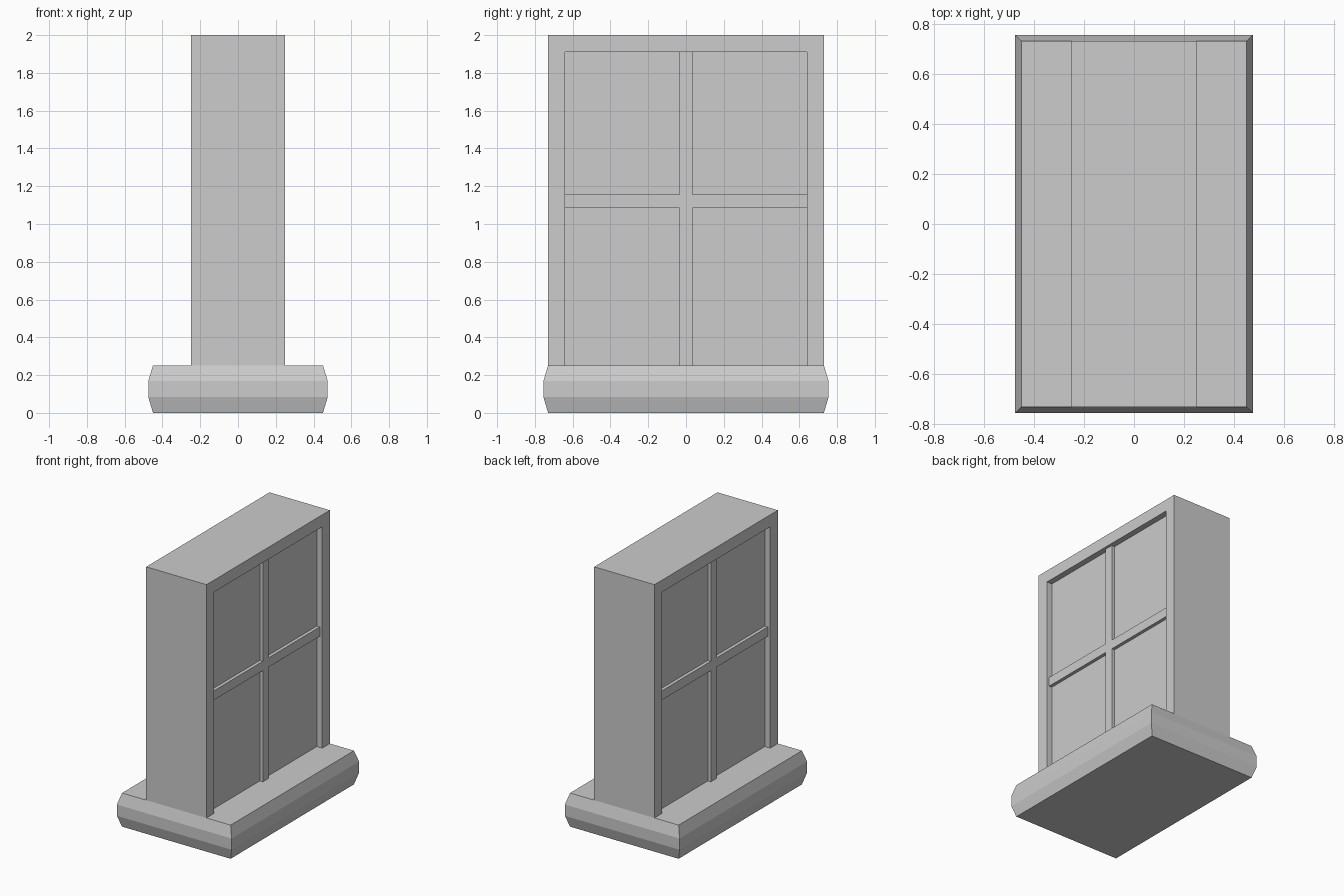
import bpy

if "Cube" in bpy.data.objects:
    bpy.data.objects.remove(bpy.data.objects["Cube"])

# single flat grey for the whole model
grey = bpy.data.materials.new("light_grey")
grey.diffuse_color = (0.604, 0.604, 0.604, 1.0)
grey.use_nodes = True
grey.node_tree.nodes["Principled BSDF"].inputs["Base Color"].default_value = grey.diffuse_color


def add_mesh(name, verts, faces):
    mesh = bpy.data.meshes.new(name)
    mesh.from_pydata(verts, [], faces)
    mesh.materials.append(grey)
    obj = bpy.data.objects.new(name, mesh)
    bpy.context.collection.objects.link(obj)
    return obj


def extrude_x(name, profile, x0, x1):
    """Extrude a counter-clockwise (y, z) outline from x0 to x1."""
    n = len(profile)
    verts = [(x, y, z) for x in (x0, x1) for y, z in profile]
    faces = [tuple(reversed(range(n))), tuple(range(n, 2 * n))]
    faces += [(i, (i + 1) % n, (i + 1) % n + n, i + n) for i in range(n)]
    return add_mesh(name, verts, faces)


def rect(y0, y1, z0, z1):
    return [(y0, z0), (y1, z0), (y1, z1), (y0, z1)]


SILL, TOP = 0.252, 2.0
HALF_Y, OPEN_Y, OPEN_TOP = 0.73, 0.64, 1.91
FRAME_X, BAR_X, PANE_X = 0.25, 0.23, 0.205

# sill: stacked rectangular rings with bevelled upper and lower edges
rings = [(0.45, 0.73, 0.0), (0.475, 0.755, 0.084),
         (0.475, 0.755, 0.168), (0.45, 0.73, SILL)]
verts = [(sx * x, sy * y, z) for x, y, z in rings
         for sx, sy in ((-1, -1), (1, -1), (1, 1), (-1, 1))]
faces = [(3, 2, 1, 0), (12, 13, 14, 15)]
for r in range(3):
    for i in range(4):
        a, b = r * 4 + i, r * 4 + (i + 1) % 4
        faces.append((a, b, b + 4, a + 4))
add_mesh("sill", verts, faces)

# frame: upside-down U around the opening
extrude_x("frame", [(-HALF_Y, SILL), (-OPEN_Y, SILL), (-OPEN_Y, OPEN_TOP),
                    (OPEN_Y, OPEN_TOP), (OPEN_Y, SILL), (HALF_Y, SILL),
                    (HALF_Y, TOP), (-HALF_Y, TOP)], -FRAME_X, FRAME_X)

# recessed panes, one thick core showing on both sides
extrude_x("panes", rect(-OPEN_Y, OPEN_Y, SILL, OPEN_TOP), -PANE_X, PANE_X)

# cross-shaped glazing bars on both sides
w, z0, z1 = 0.035, 1.085, 1.155
cross = [(-w, SILL), (w, SILL), (w, z0), (OPEN_Y, z0), (OPEN_Y, z1), (w, z1),
         (w, OPEN_TOP), (-w, OPEN_TOP), (-w, z1), (-OPEN_Y, z1),
         (-OPEN_Y, z0), (-w, z0)]
for side, xa, xb in (("right", PANE_X, BAR_X), ("left", -BAR_X, -PANE_X)):
    extrude_x("glazing_bars_" + side, cross, xa, xb)
